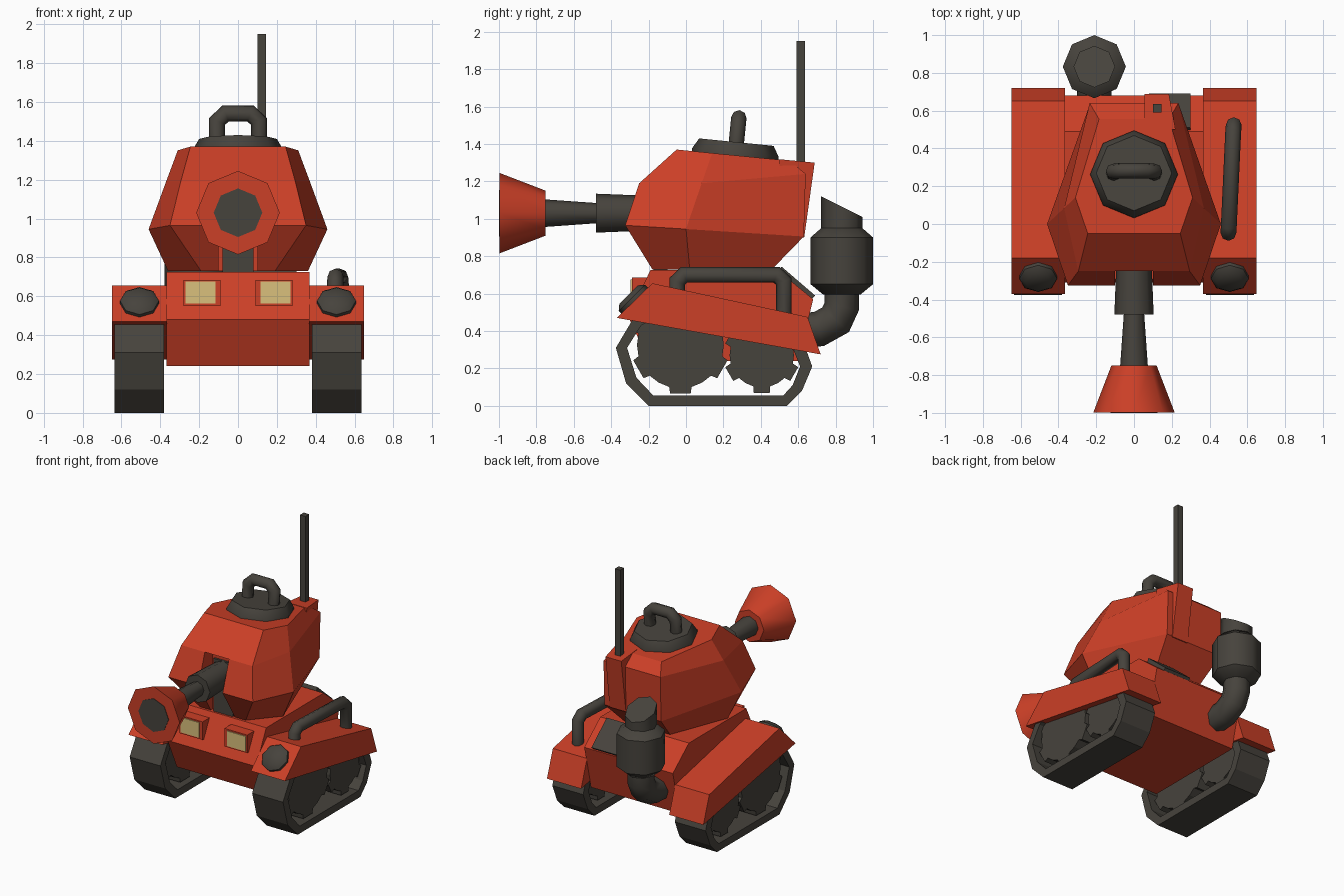
import bpy, bmesh, math
from mathutils import Vector, Matrix

if "Cube" in bpy.data.objects:
    bpy.data.objects.remove(bpy.data.objects["Cube"])


def material(name, rgb):
    m = bpy.data.materials.new(name)
    m.diffuse_color = (*rgb, 1)
    m.use_nodes = True
    m.node_tree.nodes["Principled BSDF"].inputs["Base Color"].default_value = m.diffuse_color
    return m


RED = material("red_paint", (0.60, 0.05, 0.02))
DARK = material("dark_metal", (0.062, 0.056, 0.046))
YELLOW = material("lamp_yellow", (0.70, 0.53, 0.20))


def loft(name, rings, mat, cyclic=False, smooth=False):
    """Skin a list of equal-length closed rings, capped unless cyclic."""
    bm = bmesh.new()
    vs = [[bm.verts.new(p) for p in r] for r in rings]
    n = len(rings[0])
    pairs = list(zip(vs, vs[1:])) + ([(vs[-1], vs[0])] if cyclic else [])
    for a, b in pairs:
        for i in range(n):
            j = (i + 1) % n
            bm.faces.new((a[i], a[j], b[j], b[i]))
    if not cyclic:
        bm.faces.new(vs[0])
        bm.faces.new(vs[-1])
    bmesh.ops.recalc_face_normals(bm, faces=bm.faces[:])
    me = bpy.data.meshes.new(name)
    bm.to_mesh(me)
    bm.free()
    me.materials.append(mat)
    ob = bpy.data.objects.new(name, me)
    bpy.context.collection.objects.link(ob)
    if smooth:
        bpy.ops.object.select_all(action='DESELECT')
        ob.select_set(True)
        bpy.context.view_layer.objects.active = ob
        bpy.ops.object.shade_smooth_by_angle(angle=math.radians(46))
    return ob


def prism(name, prof, x0, x1, mat):
    """Extrude a (y, z) profile along x."""
    return loft(name, [[(x, y, z) for y, z in prof] for x in (x0, x1)], mat)


def box(name, x0, x1, y0, y1, z0, z1, mat):
    return prism(name, [(y0, z0), (y1, z0), (y1, z1), (y0, z1)], x0, x1, mat)


def turned(name, prof, centre, axis, mat, n=8):
    """Turn (distance along axis, radius) pairs around an axis."""
    q = Vector((0, 0, 1)).rotation_difference(Vector(axis))
    c = Vector(centre)
    rings = [[c + q @ Vector((r * math.cos(k * math.tau / n), r * math.sin(k * math.tau / n), d))
              for k in range(n)] for d, r in prof]
    return loft(name, rings, mat, smooth=True)


def tube(name, path, r, side, mat, n=8):
    """Sweep a circle along a planar path; side is the plane normal."""
    p = [Vector(q) for q in path]
    s = Vector(side)
    rings = []
    for i, c in enumerate(p):
        a = (c - p[i - 1]).normalized() if i else (p[1] - c).normalized()
        b = (p[i + 1] - c).normalized() if i < len(p) - 1 else a
        t = (a + b).normalized()
        u = t.cross(s).normalized() / max(t.dot(a), 0.5)
        rings.append([c + r * (u * math.cos(k * math.tau / n) + s * math.sin(k * math.tau / n))
                      for k in range(n)])
    return loft(name, rings, mat, smooth=True)


# Hull
prism("hull", [(-0.31, 0.48), (-0.19, 0.725), (0.49, 0.725), (0.68, 0.57),
               (0.60, 0.24), (-0.2, 0.24)], -0.367, 0.367, RED)
prism("rear_vent", [(0.49, 0.70), (0.51, 0.745), (0.69, 0.59), (0.66, 0.56)], 0.08, 0.3, DARK)

# Tracks, wheels, fenders and lamps on both sides
outer = [(-0.375, 0.31), (-0.32, 0.12), (-0.2, 0), (0.54, 0), (0.62, 0.08),
         (0.675, 0.21), (0.62, 0.36), (-0.2, 0.52), (-0.28, 0.47)]
inner = [(-0.315, 0.31), (-0.265, 0.15), (-0.175, 0.055), (0.52, 0.055), (0.57, 0.11),
         (0.61, 0.21), (0.57, 0.31), (-0.18, 0.46), (-0.24, 0.43)]


def gear(cy, cz, r, tip):
    pts = []
    for k in range(6):
        for da, rad in ((-30, r), (-15, r), (-12, tip), (12, tip), (15, r)):
            a = math.radians(-90 + 60 * k + da)
            pts.append((cy + rad * math.cos(a), cz + rad * math.sin(a)))
    return pts


for s, side in ((1, "right"), (-1, "left")):
    loft("track_" + side, [[(s * x, y, z) for y, z in prof] for x, prof in
         ((0.38, outer), (0.635, outer), (0.635, inner), (0.38, inner))], DARK, cyclic=True)
    prism("front_wheel_" + side, gear(-0.03, 0.325, 0.232, 0.265), s * 0.42, s * 0.60, DARK)
    prism("rear_wheel_" + side, gear(0.405, 0.27, 0.172, 0.205), s * 0.42, s * 0.60, DARK)
    prism("fender_" + side, [(-0.37, 0.47), (-0.18, 0.655), (0.65, 0.475), (0.72, 0.275)],
          s * 0.365, s * 0.648, RED)
    turned("fender_lamp_" + side, [(-0.02, 0.1), (0.02, 0.1), (0.045, 0.07)],
           (s * 0.507, -0.275, 0.5625), (0, -0.707, 0.707), DARK)
    # Headlights with a thin lens plate
    xs = (s * 0.09, s * 0.28)
    box("headlight_" + side, *xs, -0.29, -0.19, 0.55, 0.685, RED)
    box("headlight_lens_" + side, s * 0.115, s * 0.27, -0.297, -0.289, 0.562, 0.675, YELLOW)

# Turret: half outlines (front, widest, rear) for each level
levels = [
    [(0.19, -0.18, 0.73), (0.36, 0.02, 0.73), (0.19, 0.46, 0.73)],
    [(0.35, -0.325, 0.965), (0.46, 0.0, 0.945), (0.235, 0.63, 0.905)],
    [(0.295, -0.25, 1.19), (0.37, 0.084, 1.19), (0.235, 0.64, 1.24)],
    [(0.245, -0.05, 1.37), (0.31, 0.14, 1.351), (0.185, 0.555, 1.31)],
]
turret = loft("turret", [h + [(-x, y, z) for x, y, z in reversed(h)] for h in levels], RED)

# Notch in the turret front for the gun
cutter = box("notch_cutter", -0.1, 0.1, -0.5, -0.16, 0.6, 1.19, RED)
cutter.hide_render = True
mod = turret.modifiers.new("notch", 'BOOLEAN')
mod.operation, mod.object, mod.solver = 'DIFFERENCE', cutter, 'EXACT'
bpy.context.view_layer.objects.active = turret
bpy.ops.object.modifier_apply(modifier="notch")
bpy.data.objects.remove(cutter)
box("gun_mount", -0.08, 0.08, -0.175, -0.1, 0.72, 1.12, DARK)

# Antenna with its post at the turret rear
loft("antenna_post", [
    [(0.055, 0.5, 0.9), (0.2, 0.5, 0.9), (0.19, 0.632, 0.9), (0.055, 0.632, 0.9)],
    [(0.055, 0.5, 1.318), (0.22, 0.5, 1.318), (0.185, 0.688, 1.3), (0.055, 0.688, 1.3)]], RED)
box("antenna", 0.1, 0.145, 0.59, 0.635, 1.25, 1.95, DARK)

# Gun: sleeve, barrel, flared muzzle and bore
gz = 1.03
turned("gun_sleeve", [(0.12, 0.09), (0.48, 0.104)], (0, 0, gz), (0, -1, 0), DARK)
turned("gun_barrel", [(0.45, 0.052), (0.76, 0.074)], (0, 0, gz), (0, -1, 0), DARK)
turned("muzzle", [(0.75, 0.12), (0.997, 0.215)], (0, 0, gz), (0, -1, 0), RED)
turned("bore", [(0.99, 0.125), (1.0, 0.125)], (0, 0, gz), (0, -1, 0), DARK)

# Hatch and handle, tilted with the turret roof
up = Vector((0, 0.1, 0.995)).normalized()
base = Vector((0, 0.262, 1.335))
turned("hatch", [(-0.02, 0.232), (0.02, 0.232), (0.075, 0.2)], base, up, DARK)
tube("hatch_handle", [base + up * h + Vector((x, 0, 0)) for x, h in
     ((-0.108, 0.05), (-0.108, 0.165), (-0.065, 0.206), (0.065, 0.206), (0.108, 0.165), (0.108, 0.05))],
     0.041, up.cross(Vector((1, 0, 0))), DARK)

# Side pipe on the right fender
tube("side_pipe", [(0.5, -0.047, 0.52), (0.5, -0.047, 0.665), (0.502, -0.01, 0.70), (0.525, 0.485, 0.70),
     (0.528, 0.523, 0.665), (0.528, 0.523, 0.48)], 0.042, (1, 0, 0), DARK)

# Exhaust: elbow, drum and slanted outlet
tube("exhaust_elbow", [(-0.21, 0.6, 0.405), (-0.21, 0.71, 0.41), (-0.21, 0.80, 0.46), (-0.21, 0.832, 0.53),
     (-0.21, 0.832, 0.62)], 0.092, (1, 0, 0), DARK)
turned("exhaust_drum", [(0.595, 0.1), (0.65, 0.167), (0.9, 0.167), (0.95, 0.11)],
       (-0.21, 0.833, 0), (0, 0, 1), DARK)
outlet = turned("exhaust_outlet", [(0.94, 0.11), (1.065, 0.11)], (-0.21, 0.833, 0), (0, 0, 1), DARK)
for v in outlet.data.vertices:
    if v.co.z > 1:
        v.co.z -= (v.co.y - 0.833) * 0.5
